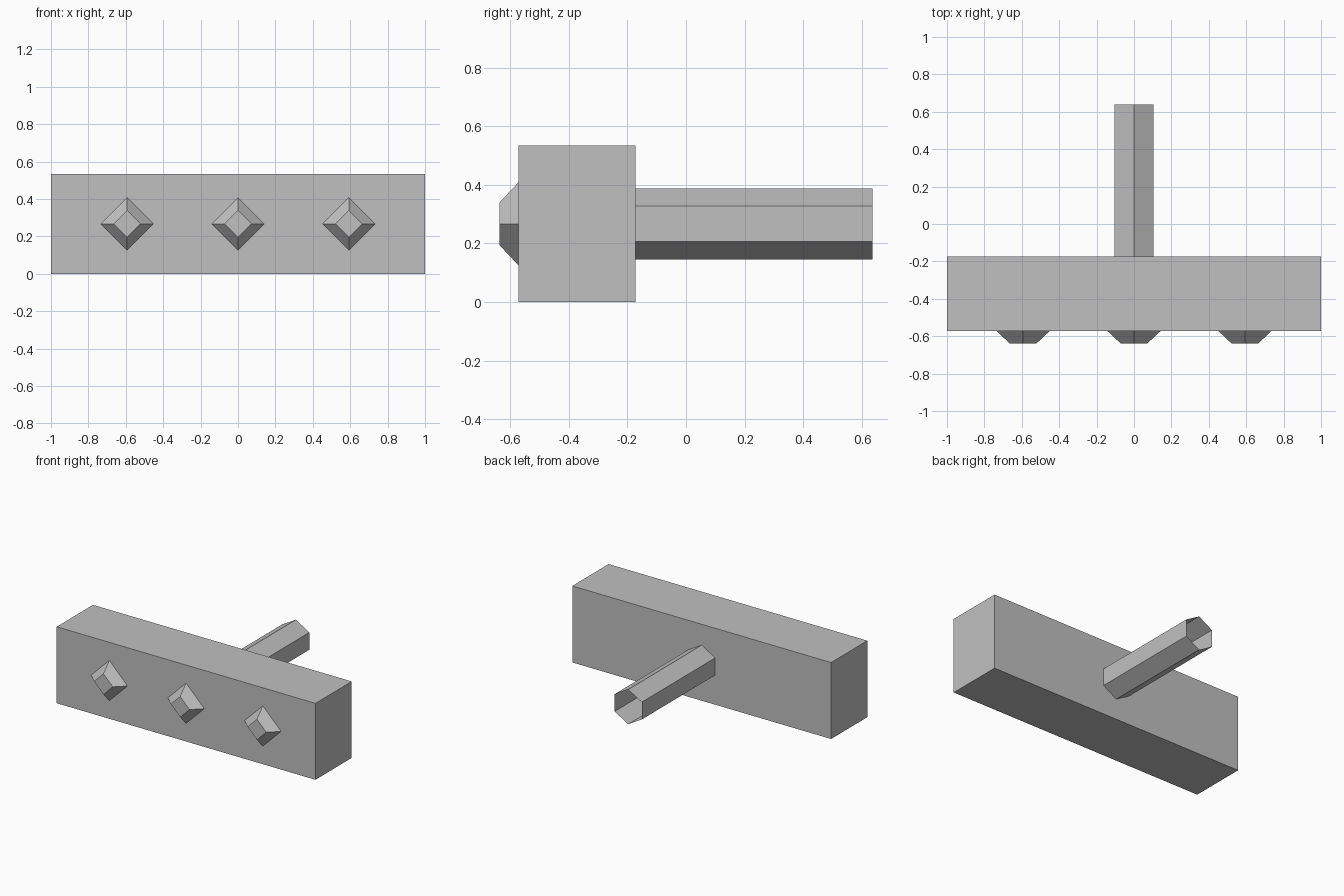
import bpy
import bmesh
from math import pi
from mathutils import Matrix

cube = bpy.data.objects.get("Cube")
if cube:
    bpy.data.objects.remove(cube, do_unlink=True)

grey = bpy.data.materials.new("plain grey")
grey.use_nodes = True
colour = (0.53, 0.53, 0.53, 1)
grey.diffuse_color = colour
grey.node_tree.nodes["Principled BSDF"].inputs["Base Color"].default_value = colour

FRONT, BACK = -0.573, -0.173   # front and back faces of the block
END = 0.638                    # distance of the studs and the handle end from the middle
MID = 0.267                    # height of the centre line


def add_object(name, bm):
    mesh = bpy.data.meshes.new(name)
    bm.to_mesh(mesh)
    bm.free()
    mesh.materials.append(grey)
    obj = bpy.data.objects.new(name, mesh)
    bpy.context.collection.objects.link(obj)
    return obj


def prism(name, sides, x, y_front, y_back, r_front, r_back, capped):
    """Prism or frustum along y, with one corner pointing up."""
    bm = bmesh.new()
    bmesh.ops.create_cone(bm, cap_ends=capped, segments=sides,
                          radius1=r_front, radius2=r_back, depth=y_back - y_front)
    place = Matrix.Translation((x, (y_front + y_back) / 2, MID))
    bm.transform(place @ Matrix.Rotation(-pi / 2, 4, "X"))
    return add_object(name, bm)


# Long rectangular block
bm = bmesh.new()
bmesh.ops.create_cube(bm, size=1)
bm.transform(Matrix.Translation((0, (FRONT + BACK) / 2, MID))
             @ Matrix.Diagonal((2, BACK - FRONT, 2 * MID, 1)))
add_object("block", bm)

# Hollow six-sided handle, open at the back
prism("handle", 6, 0, BACK, END, 0.121, 0.121, False)

# Row of flat-topped diamond studs on the front
for side, x in (("right", -0.593), ("middle", 0), ("left", 0.593)):
    prism(side + "_stud", 4, x, -END, FRONT, 0.072, 0.141, True)
